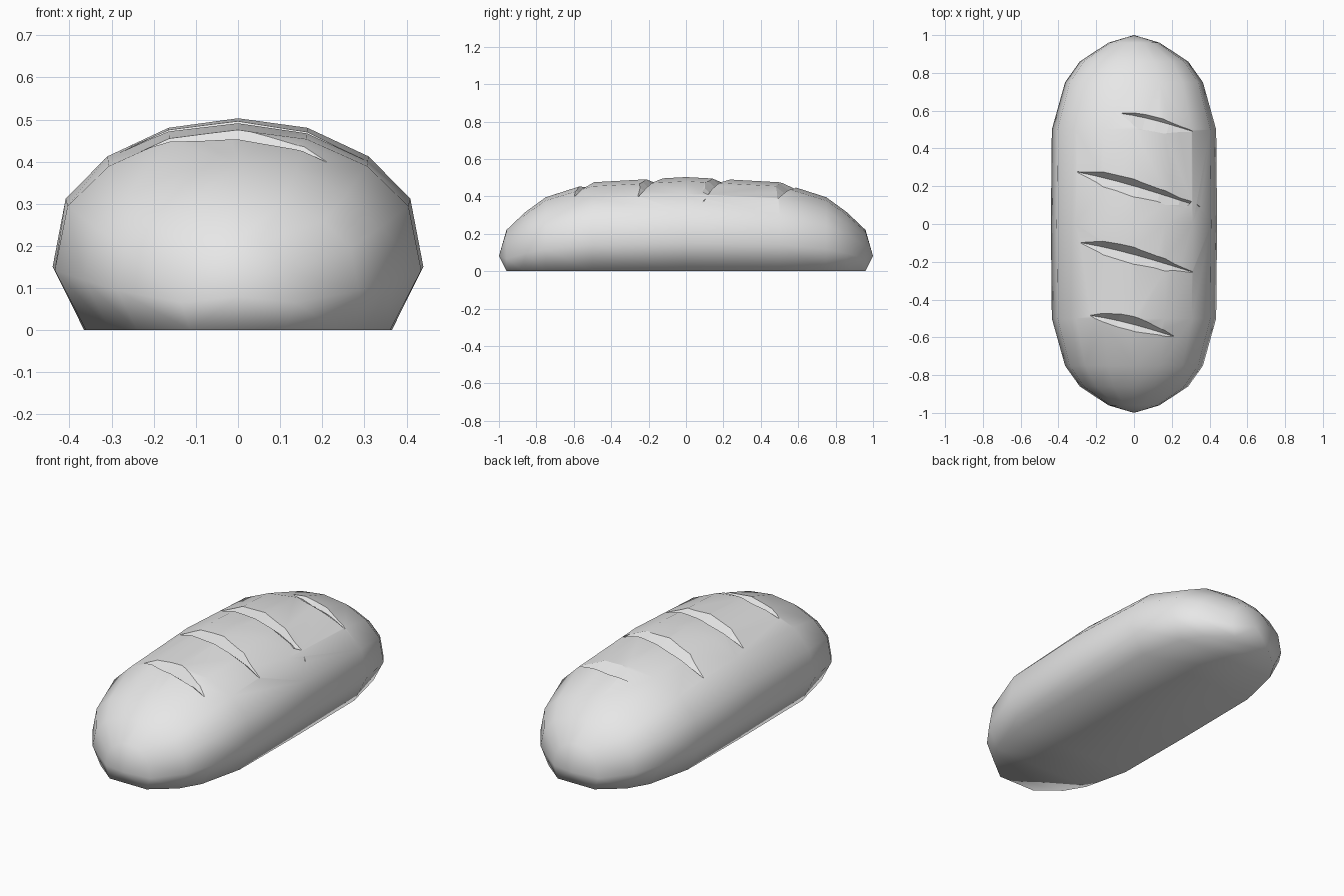
import bpy, bmesh, math
from mathutils import Vector

cube = bpy.data.objects.get("Cube")
if cube:
    bpy.data.objects.remove(cube, do_unlink=True)

# One plain crust colour
crust = bpy.data.materials.new("crust_grey")
crust.use_nodes = True
GREY = (0.8, 0.8, 0.8, 1)
crust.diffuse_color = GREY
crust.node_tree.nodes["Principled BSDF"].inputs["Base Color"].default_value = GREY

# Half cross-section (width and height as fractions), centre top to base
SECTION = [(0, 1), (.375, .955), (.705, .82), (.93, .62), (1, .3), (.83, 0)]
# Distance from the middle, half width, height
STATIONS = [(0, .44, .503), (.5, .435, .475), (.75, .365, .395),
            (.86, .287, .315), (.96, .135, .22)]


def interpolate(table, x, column=1):
    for a, b in zip(table, table[1:]):
        if x <= b[0]:
            return a[column] + (b[column] - a[column]) * (x - a[0]) / (b[0] - a[0])
    return table[-1][column]


def crust_height(x, y):
    width = interpolate(STATIONS, abs(y), 1)
    height = interpolate(STATIONS, abs(y), 2)
    return height * interpolate(SECTION[:5], abs(x) / width)


def skin(bm, rings):
    """Join matching closed rings with quads."""
    for a, b in zip(rings, rings[1:]):
        for i in range(len(a)):
            j = (i + 1) % len(a)
            bm.faces.new((a[i], a[j], b[j], b[i]))


def finish(bm, name, smooth):
    bmesh.ops.recalc_face_normals(bm, faces=bm.faces[:])
    for f in bm.faces:
        f.smooth = smooth
    mesh = bpy.data.meshes.new(name)
    bm.to_mesh(mesh)
    bm.free()
    mesh.materials.append(crust)
    obj = bpy.data.objects.new(name, mesh)
    bpy.context.collection.objects.link(obj)
    return obj


# Loaf: lofted rings closed by a point at each end
bm = bmesh.new()
outline = SECTION + [(-x, z) for x, z in SECTION[:0:-1]]
stations = [(-y, w, h) for y, w, h in STATIONS[:0:-1]] + STATIONS
rings = [[bm.verts.new((u * w, y, v * h)) for u, v in outline] for y, w, h in stations]
skin(bm, rings)
for ring, y in ((rings[0], -1), (rings[-1], 1)):
    tip = bm.verts.new((0, y, .08))
    for i, v in enumerate(ring):
        bm.faces.new((v, ring[(i + 1) % len(ring)], tip))
loaf = finish(bm, "bread_loaf", True)

# Slashes: tapered V-shaped grooves that follow the crust
# Start, end, half width, depth
SLASHES = [((-.07, .585), (.31, .49), .036, .03),
           ((-.30, .275), (.35, .09), .045, .045),
           ((-.28, -.10), (.31, -.255), .045, .045),
           ((-.23, -.485), (.21, -.595), .04, .036)]
bm = bmesh.new()
STEPS = 6
for start, end, half, depth in SLASHES:
    a, b = Vector(start), Vector(end)
    side = Vector((a.y - b.y, b.x - a.x)).normalized()
    rings = []
    for i in range(STEPS + 1):
        t = i / STEPS
        swell = max(.04, math.sin(math.pi * t ** .8))
        mid = a.lerp(b, t)
        ring = []
        for reach, lift in ((-2, 1), (.25, -1), (1.75, 1)):
            p = mid + side * half * swell * reach
            z = crust_height(mid.x, mid.y) + lift * depth * swell
            ring.append(bm.verts.new((p.x, p.y, z)))
        rings.append(ring)
    skin(bm, rings)
    bm.faces.new(rings[0])
    bm.faces.new(rings[-1])
cutter = finish(bm, "slash_cutter", False)
cutter.hide_render = True

# Cut the slashes and drop the cutter
cut = loaf.modifiers.new("slashes", 'BOOLEAN')
cut.operation = 'DIFFERENCE'
cut.solver = 'EXACT'
cut.object = cutter
bpy.context.view_layer.objects.active = loaf
loaf.select_set(True)
bpy.ops.object.modifier_apply(modifier=cut.name)
bpy.data.objects.remove(cutter, do_unlink=True)
